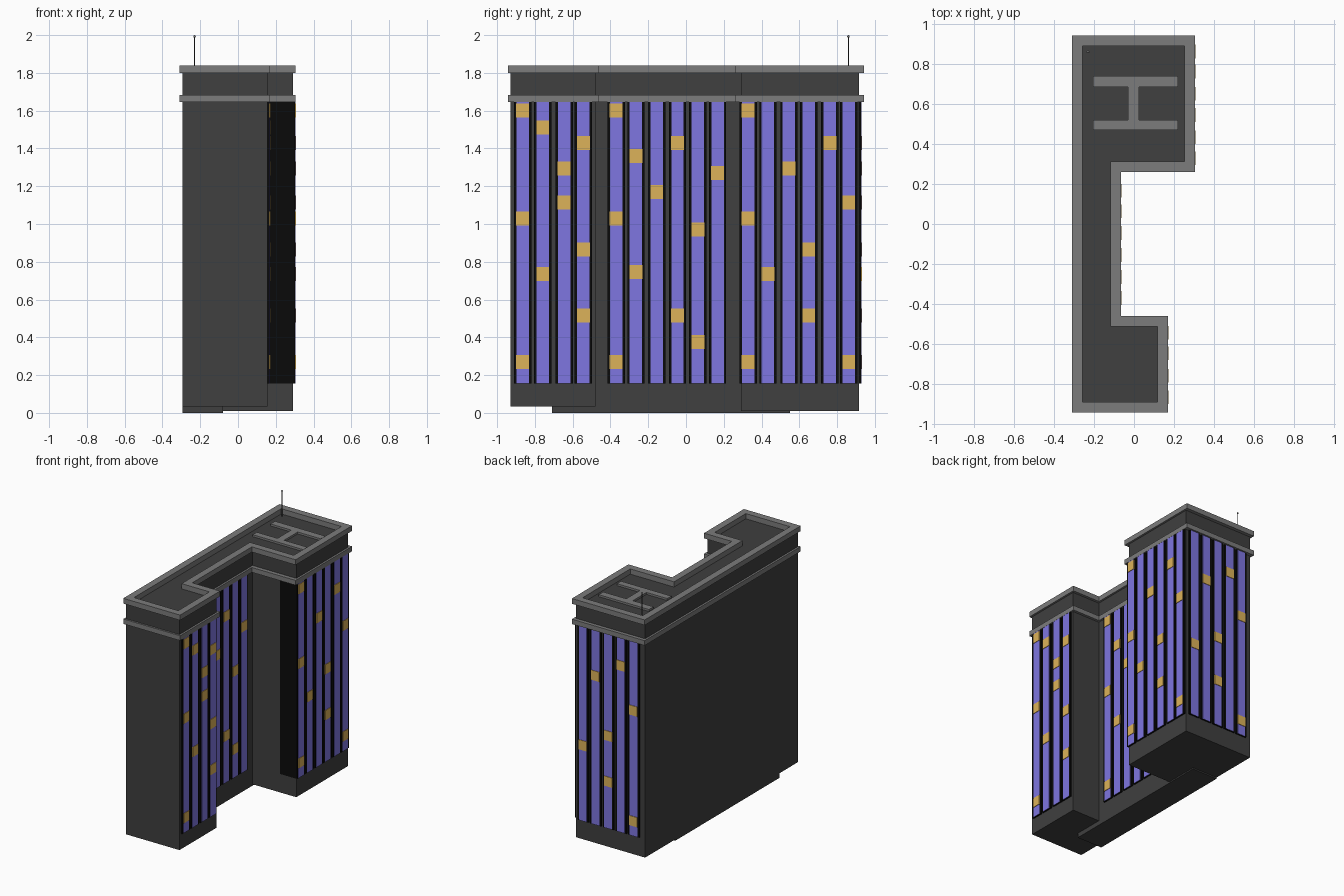
import bpy, bmesh
from mathutils import Vector

if "Cube" in bpy.data.objects:
    bpy.data.objects.remove(bpy.data.objects["Cube"])


def material(name, rgb):
    m = bpy.data.materials.new(name)
    m.diffuse_color = (*rgb, 1)
    m.use_nodes = True
    m.node_tree.nodes["Principled BSDF"].inputs["Base Color"].default_value = m.diffuse_color
    return m


WALL = material("wall_grey", (0.05, 0.05, 0.05))
TRIM = material("trim_grey", (0.2, 0.2, 0.2))
BLACK = material("black", (0.003, 0.003, 0.003))
BLUE = material("blue_glass", (0.21, 0.18, 0.75))
GOLD = material("lit_window", (0.72, 0.45, 0.1))


def finish(bm, name, mat):
    bmesh.ops.recalc_face_normals(bm, faces=bm.faces)
    me = bpy.data.meshes.new(name)
    bm.to_mesh(me)
    bm.free()
    me.materials.append(mat)
    ob = bpy.data.objects.new(name, me)
    bpy.context.collection.objects.link(ob)
    return ob


def boxes(name, spans, mat):
    """One object from boxes given as (low corner, high corner)."""
    bm = bmesh.new()
    for lo, hi in spans:
        lo, hi = Vector(lo), Vector(hi)
        vs = bmesh.ops.create_cube(bm, size=1)["verts"]
        bmesh.ops.scale(bm, vec=hi - lo, verts=vs)
        bmesh.ops.translate(bm, vec=(lo + hi) / 2, verts=vs)
    return finish(bm, name, mat)


def prism(name, loop, z0, z1, mat):
    bm = bmesh.new()
    f = bm.faces.new([bm.verts.new((x, y, z0)) for x, y in loop])
    ext = bmesh.ops.extrude_face_region(bm, geom=[f])["geom"]
    bmesh.ops.translate(bm, vec=(0, 0, z1 - z0),
                        verts=[v for v in ext if isinstance(v, bmesh.types.BMVert)])
    return finish(bm, name, mat)


def inset(loop, d):
    """Inset a right-angled counter-clockwise outline."""
    pts = [Vector(p) for p in loop]
    out = []
    for i, p in enumerate(pts):
        a = (p - pts[i - 1]).normalized()
        b = (pts[(i + 1) % len(pts)] - p).normalized()
        out.append(p + d * Vector((-a.y - b.y, a.x + b.x)))
    return out


def ring(name, loop, width, z0, z1, mat):
    bm = bmesh.new()
    inner = inset(loop, width)
    rows = [[bm.verts.new((p[0], p[1], z)) for p in pts]
            for pts, z in ((loop, z0), (loop, z1), (inner, z1), (inner, z0))]
    n = len(loop)
    for k in range(4):
        r, s = rows[k], rows[(k + 1) % 4]
        for i in range(n):
            j = (i + 1) % n
            bm.faces.new((r[i], r[j], s[j], s[i]))
    return finish(bm, name, mat)


# Main building and its stepped base
body = [(-.295, -.928), (.155, -.928), (.155, -.48), (-.08, -.48),
        (-.08, .29), (.29, .29), (.29, .915), (-.295, .915)]
prism("building_body", body, .035, 1.8, WALL)
boxes("middle_base", [((-.295, -.71, 0), (-.08, .55, .035))], WALL)
boxes("rear_base", [((-.295, .29, .01), (.29, .915, .035))], WALL)

# Cornice bands around the whole outline
outline = [(-.31, -.942), (.17, -.942), (.17, -.46), (-.065, -.46),
           (-.065, .26), (.305, .26), (.305, .942), (-.31, .942)]
ring("lower_cornice", outline, .053, 1.645, 1.682, TRIM)
ring("roof_parapet", outline, .053, 1.8, 1.84, TRIM)

# Window strips: wall axis, wall position, strip centres, lit heights per strip
FIRST = (1.6, 1.03, .27)
LIT = [(.735,), (1.295,), (.865, .515), (1.43,), (1.115, .27)]
walls = {
    "front_wing": ("x", .155, [-.865, -.758, -.645, -.543],
                   [FIRST, (1.51, .735), (1.295, 1.115), (1.43, .865, .515)]),
    "middle": ("x", -.08, [-.37, -.265, -.155, -.045, .063, .167],
               [FIRST, (1.36, .745), (1.17,), (1.43, .515), (.97, .375), (1.27,)]),
    "rear_wing": ("x", .29, [.329, .434, .545, .65, .762, .862], [FIRST] + LIT),
    "back": ("y", .915, [.222, .115, .008, -.099, -.206], LIT),
}


def panel(axis, u, w, d0, d1, z0, z1):
    if axis == "x":
        return (d0, u - w, z0), (d1, u + w, z1)
    return (u - w, d0, z0), (u + w, d1, z1)


for name, (axis, d, centres, lit) in walls.items():
    boxes(name + "_window_frames",
          [panel(axis, u, .046, d - .132, d + .012, .155, 1.648) for u in centres], BLACK)
    boxes(name + "_window_glass",
          [panel(axis, u, .033, d, d + .014, .156, 1.647) for u in centres], BLUE)
    boxes(name + "_lit_windows",
          [panel(axis, u, .034, d, d + .018, z - .037, z + .037)
           for u, zs in zip(centres, lit) for z in zs], GOLD)

# Landing pad marking on the rear roof
boxes("landing_pad_bars", [((-.205, .685, 1.798), (.22, .74, 1.815)),
                           ((-.205, .47, 1.798), (.22, .52, 1.815)),
                           ((-.03, .52, 1.798), (.025, .685, 1.815))], TRIM)

# Antenna rod with tip
bm = bmesh.new()
rod = bmesh.ops.create_cone(bm, cap_ends=True, segments=8, radius1=.003,
                            radius2=.003, depth=.195)["verts"]
bmesh.ops.translate(bm, vec=(-.23, .86, 1.8925), verts=rod)
finish(bm, "antenna_rod", WALL)
bm = bmesh.new()
tip = bmesh.ops.create_uvsphere(bm, u_segments=10, v_segments=6, radius=.007)["verts"]
bmesh.ops.translate(bm, vec=(-.23, .86, 1.993), verts=tip)
finish(bm, "antenna_tip", TRIM)
